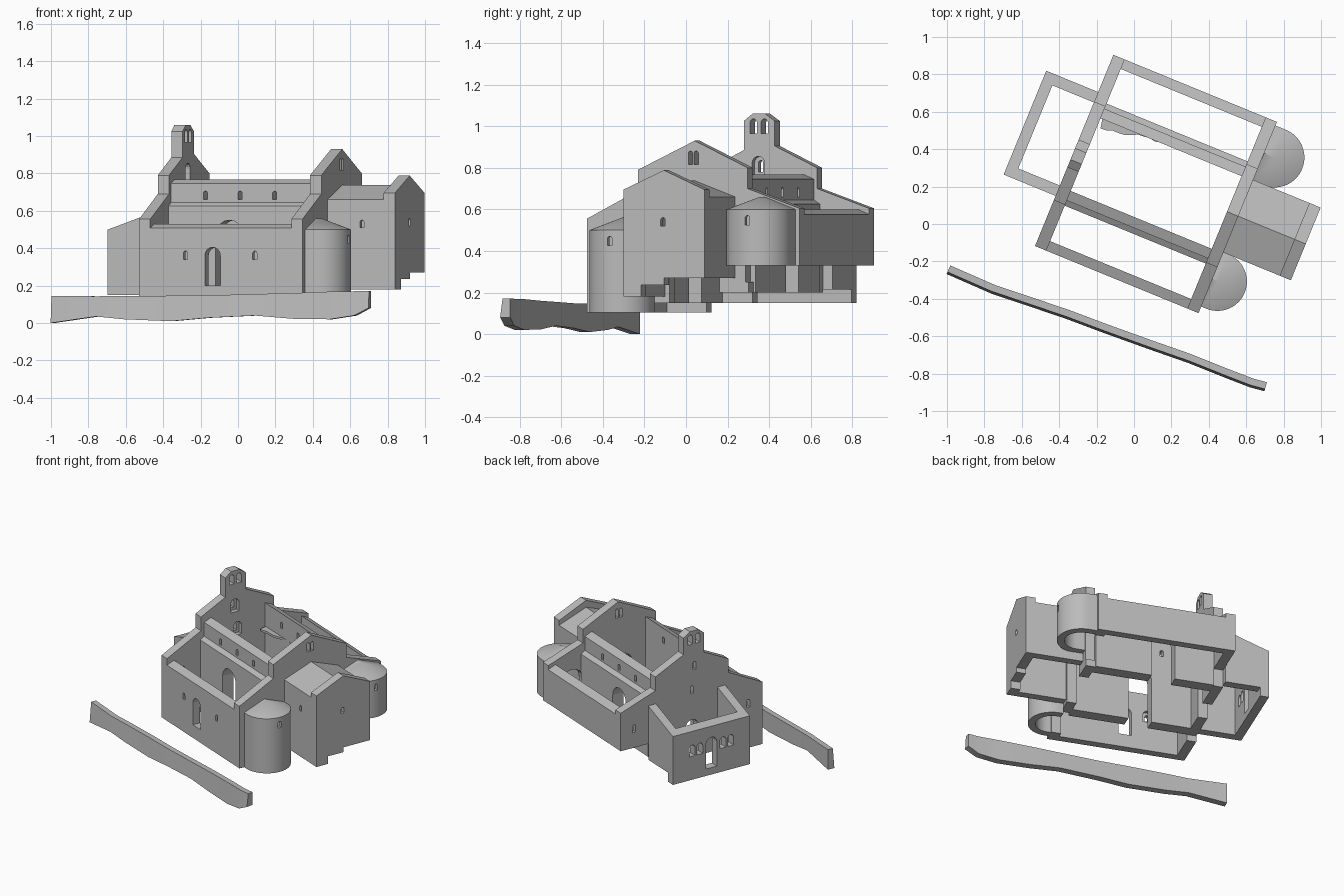
import bpy, bmesh, math, random
from mathutils import Vector

cube = bpy.data.objects.get("Cube")
if cube:
    bpy.data.objects.remove(cube)

random.seed(4)
TURN = math.radians(-22.3)
stone = bpy.data.materials.new("grey_stone")
stone.use_nodes = True
GREY = (0.5, 0.5, 0.5, 1)
stone.diffuse_color = GREY
stone.node_tree.nodes["Principled BSDF"].inputs["Base Color"].default_value = GREY
parts = []


def finish(name, bm):
    bmesh.ops.recalc_face_normals(bm, faces=bm.faces)
    mesh = bpy.data.meshes.new(name)
    bm.to_mesh(mesh)
    bm.free()
    mesh.materials.append(stone)
    obj = bpy.data.objects.new(name, mesh)
    bpy.context.collection.objects.link(obj)
    return obj


def prism(name, axis, pts, a, b):
    """Extrude a flat outline along u (length), v (width) or z."""
    place = {"u": lambda p, d: (d, p[0], p[1]),
             "v": lambda p, d: (p[0], d, p[1]),
             "z": lambda p, d: (p[0], p[1], d)}[axis]
    bm = bmesh.new()
    lo = [bm.verts.new(place(p, a)) for p in pts]
    hi = [bm.verts.new(place(p, b)) for p in pts]
    bm.faces.new(lo)
    bm.faces.new(hi)
    for i in range(len(pts)):
        j = (i + 1) % len(pts)
        bm.faces.new((lo[i], lo[j], hi[j], hi[i]))
    return finish(name, bm)


def part(name, axis, pts, a, b):
    obj = prism(name, axis, pts, a, b)
    parts.append(obj)
    return obj


def arch(obj, axis, s, w, z0, z1, a, b):
    """Cut a round-headed opening through a wall."""
    r = w / 2
    pts = [(s - r, z0), (s + r, z0)]
    for i in range(9):
        t = math.pi * i / 8
        pts.append((s + r * math.cos(t), z1 - r + r * math.sin(t)))
    cutter = prism("cutter", axis, pts, a, b)
    mod = obj.modifiers.new("opening", "BOOLEAN")
    mod.operation, mod.solver, mod.object = "DIFFERENCE", "EXACT", cutter
    deps = bpy.context.evaluated_depsgraph_get()
    cut = bpy.data.meshes.new_from_object(obj.evaluated_get(deps))
    obj.modifiers.clear()
    obj.data = cut
    bpy.data.objects.remove(cutter)


def slit(obj, axis, s, z0, z1, outer, inner):
    """Narrow window that widens on the inside."""
    d = 0.02 if inner > outer else -0.02
    mid = (outer + inner) / 2
    arch(obj, axis, s, 0.024, z0, z1, outer - d, inner + d)
    arch(obj, axis, s, 0.065, z0 - 0.02, z1 + 0.02, mid, inner + d)


# End walls with stepped gables and stepped footings
W0, W1, E0, E1 = -0.445, -0.38, 0.435, 0.5
S, N, MID = -0.31, 0.795, 0.24
foot = [(N, 0.33), (0.53, 0.33), (0.53, 0.2), (MID, 0.2), (MID, 0.15),
        (-0.05, 0.15), (-0.05, 0.105), (S, 0.105)]
south_side = [(S, 0.555), (-0.045, 0.69), (-0.045, 0.79)]
north_side = [(0.525, 0.80), (0.525, 0.70), (N, 0.605)]
belfry = [(0.145, 0.885), (0.145, 1.025), (0.19, 1.06), (0.255, 1.06),
          (0.305, 1.025), (0.305, 0.905)]
west = part("west_gable_wall", "u", foot + south_side + belfry + north_side, W0, W1)
east = part("east_gable_wall", "u", foot + south_side + [(0.25, 0.93)] + north_side, E0, E1)

for v in (0.195, 0.252):
    arch(west, "u", v, 0.036, 0.965, 1.035, W0 - 0.02, W1 + 0.02)
for v, z in ((0.22, 0.78), (0.24, 0.61), (0.69, 0.44), (-0.2, 0.4)):
    slit(west, "u", v, z, z + 0.055, W0, W1)
arch(west, "u", MID, 0.1, 0.1, 0.42, W0 - 0.02, W1 + 0.02)

for v in (0.228, 0.258):
    arch(east, "u", v, 0.022, 0.815, 0.88, E0 - 0.02, E1 + 0.02)
for v, w, z0, z1 in ((0.25, 0.26, 0.1, 0.56), (-0.115, 0.2, 0.05, 0.42), (0.614, 0.2, 0.25, 0.53)):
    arch(east, "u", v, w, z0, z1, E0 - 0.02, E1 + 0.02)

# Aisle walls with sloped tops
south = part("south_aisle_wall", "u",
             [(S, 0.105), (S, 0.508), (-0.255, 0.53), (-0.255, 0.105)], W1, E0)
arch(south, "v", -0.02, 0.09, 0.2, 0.405, S - 0.02, -0.235)
for u in (-0.176, 0.224):
    slit(south, "v", u, 0.34, 0.385, S, -0.255)
north = part("north_aisle_wall", "u",
             [(N, 0.33), (N, 0.575), (0.74, 0.6), (0.74, 0.33)], W1, E0)

# Nave walls: thicker below, thinner clerestory with windows above
for name, sign, z0, top in (("south_nave_wall", -1, 0.15, 0.55), ("north_nave_wall", 1, 0.2, 0.56)):
    mid = 0.245
    outline = [(0.21, z0), (0.295, z0), (0.295, 0.625), (0.265, 0.645),
               (0.265, 0.745), (0.21, 0.768)]
    wall = part(name, "u", [(mid + sign * d, z) for d, z in outline], W1, E0)
    a, b = sorted((mid + sign * 0.19, mid + sign * 0.32))
    arch(wall, "v", -0.03, 0.16, 0.1, top, a, b)
    for u in (-0.18, 0.02, 0.22):
        arch(wall, "v", u, 0.024, 0.66, 0.705, a, b)

# Broken vault remnant along the north nave wall
ragged = [(-0.36 + 0.033 * i, 0.41 + 0.005 * i + random.uniform(-0.01, 0.012)) for i in range(11)]
part("vault_remnant", "z", [(-0.03, 0.458), (-0.37, 0.458)] + ragged, 0.585, 0.6)

# Porch: lean-to side walls and a front with door and windows
P0, P1 = -0.745, -0.685
for name, v, z0 in (("porch_south_wall", -0.02, 0.15), ("porch_north_wall", 0.52, 0.215)):
    part(name, "v", [(P1, z0), (W0, z0), (W0, 0.605), (P1, 0.52)], v, v + 0.06)
porch = part("porch_front_wall", "v",
             [(P0, 0.15), (P0, 0.5), (P1, 0.52), (P1, 0.15)], -0.02, 0.58)
arch(porch, "u", 0.28, 0.085, 0.2, 0.42, P0 - 0.02, P1 + 0.02)
for v in (0.13, 0.19, 0.37, 0.43):
    arch(porch, "u", v, 0.045, 0.32, 0.4, P0 - 0.02, P1 + 0.02)

# Choir: roofed shell and raised end gable
choir = part("choir_shell", "u",
             [(0.04, 0.18), (0.04, 0.66), (0.25, 0.738), (0.46, 0.66), (0.46, 0.27),
              (0.405, 0.27), (0.405, 0.62), (0.25, 0.685), (0.095, 0.62), (0.095, 0.18)], E1, 0.825)
slit(choir, "v", 0.7, 0.51, 0.55, 0.04, 0.095)
gable = part("choir_gable", "u",
             [(0.04, 0.18), (0.04, 0.695), (0.25, 0.788), (0.46, 0.695), (0.46, 0.27),
              (0.25, 0.27), (0.25, 0.235), (0.13, 0.235), (0.13, 0.18)], 0.825, 0.89)
slit(gable, "u", 0.245, 0.52, 0.56, 0.89, 0.825)


def apse(name, cu, cv, r, z0, z1, tip):
    """Round-ended wall shell with a half-cone roof."""
    def bow(rad):
        turn = [-math.pi / 2 + math.pi * i / 32 for i in range(33)]
        return ([(E1, cv - rad)] + [(cu + rad * math.cos(t), cv + rad * math.sin(t)) for t in turn]
                + [(E1, cv + rad)])
    wall = part(name + "_wall", "z", bow(r) + bow(r - 0.05)[::-1], z0, z1)
    slit(wall, "u", cv, z1 - 0.075, z1 - 0.03, cu + r, cu + r - 0.05)
    bm = bmesh.new()
    rim = [bm.verts.new((x, y, z1)) for x, y in bow(r)]
    apex = bm.verts.new((cu, cv, tip))
    back = bm.verts.new((E1, cv, tip))
    bm.faces.new(rim)
    for i in range(1, len(rim) - 2):
        bm.faces.new((rim[i], rim[i + 1], apex))
    bm.faces.new((rim[0], rim[1], apex, back))
    bm.faces.new((rim[-2], rim[-1], back, apex))
    bm.faces.new((rim[-1], rim[0], back))
    roof = finish(name + "_roof", bm)
    parts.append(roof)
    return [wall, roof]


rounded = apse("south_apse", 0.53, -0.115, 0.157, 0.105, 0.5, 0.56)
rounded += apse("north_apse", 0.56, 0.614, 0.16, 0.33, 0.6, 0.66)

# The whole church stands at an angle to the boundary wall
for obj in parts:
    obj.rotation_euler.z = TURN

# Boundary wall with uneven footing: x, y, bottom, top
path = [(-0.99, -0.24, 0.0, 0.145), (-0.75, -0.345, 0.035, 0.143), (-0.6, -0.395, 0.02, 0.145),
        (-0.35, -0.48, 0.01, 0.146), (-0.15, -0.555, 0.028, 0.148), (0.1, -0.645, 0.04, 0.155),
        (0.3, -0.715, 0.023, 0.16), (0.5, -0.795, 0.02, 0.168), (0.63, -0.845, 0.04, 0.17),
        (0.705, -0.865, 0.08, 0.172)]
bm = bmesh.new()
rings = []
for i, (x, y, z0, z1) in enumerate(path):
    p, q = path[max(i - 1, 0)], path[min(i + 1, len(path) - 1)]
    side = Vector((p[1] - q[1], q[0] - p[0], 0)).normalized()
    c = Vector((x, y, 0))
    rings.append([bm.verts.new(c + side * d + Vector((0, 0, z)))
                  for d, z in ((-0.03, z0), (0.02, z0), (0.02, z1), (-0.018, z1))])
for a, b in zip(rings, rings[1:]):
    for k in range(4):
        m = (k + 1) % 4
        bm.faces.new((a[k], a[m], b[m], b[k]))
bm.faces.new(rings[0])
bm.faces.new(rings[-1])
rounded.append(finish("boundary_wall", bm))

# Smooth the round parts while keeping sharp edges
bpy.ops.object.select_all(action="DESELECT")
for obj in rounded:
    obj.select_set(True)
bpy.context.view_layer.objects.active = rounded[0]
bpy.ops.object.shade_smooth_by_angle(angle=math.radians(30))
